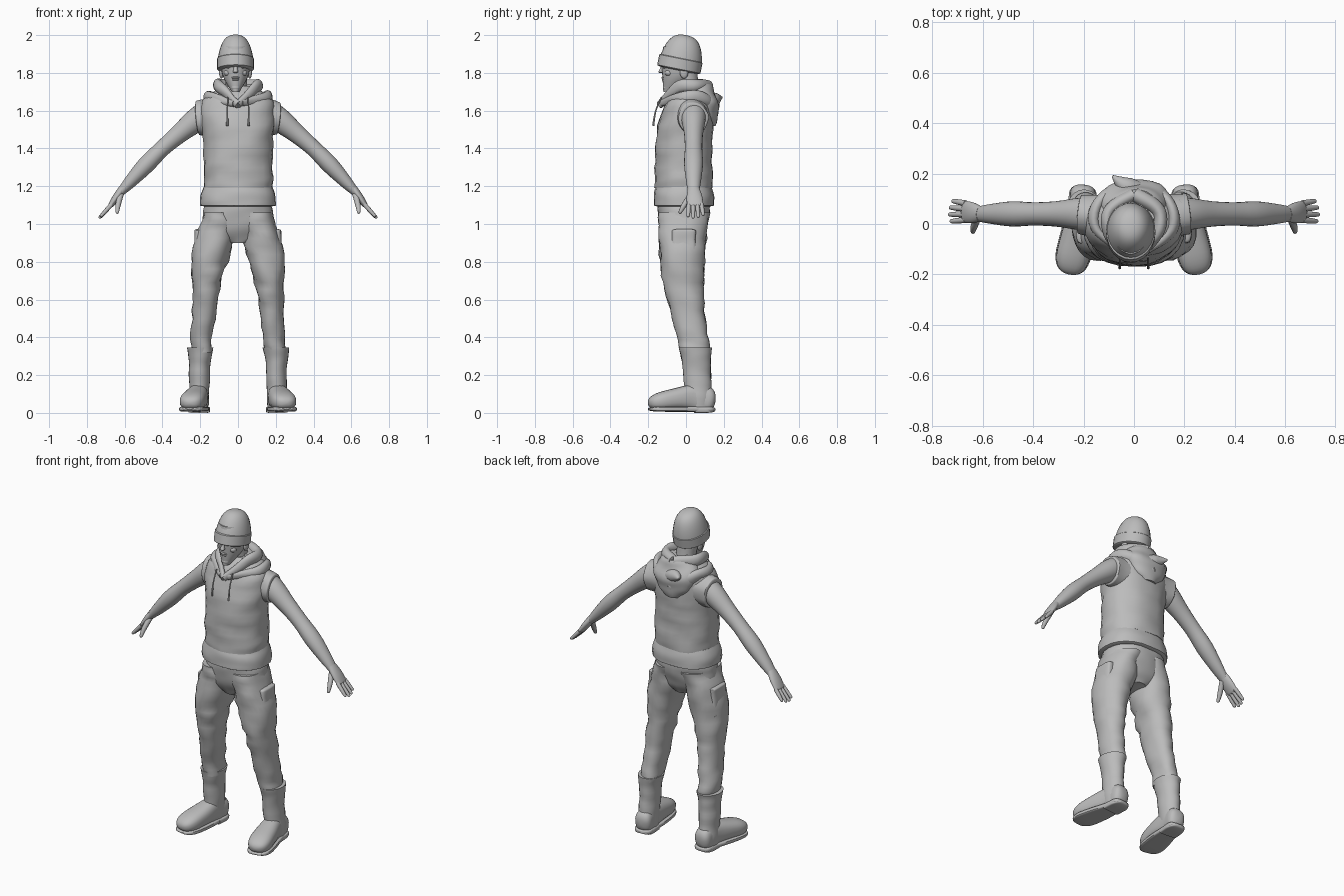
import bpy
import bmesh
from math import cos, sin, pi, sqrt, radians, copysign
from mathutils import Vector, noise

default_cube = bpy.data.objects.get("Cube")
if default_cube:
    bpy.data.objects.remove(default_cube)

grey = bpy.data.materials.new("plain_grey")
grey.use_nodes = True
grey.diffuse_color = (.5, .5, .5, 1)
grey.node_tree.nodes["Principled BSDF"].inputs["Base Color"].default_value = grey.diffuse_color

ACROSS = Vector((0, 1, 0))
UPWARD = Vector((0, 0, 1))
MID = -.013


def finish(name, bm):
    mesh = bpy.data.meshes.new(name)
    bmesh.ops.recalc_face_normals(bm, faces=bm.faces)
    bm.to_mesh(mesh)
    bm.free()
    mesh.materials.append(grey)
    obj = bpy.data.objects.new(name, mesh)
    bpy.context.collection.objects.link(obj)
    bpy.ops.object.select_all(action='DESELECT')
    obj.select_set(True)
    bpy.context.view_layer.objects.active = obj
    bpy.ops.object.shade_smooth_by_angle(angle=radians(40))


def along(values, t):
    """Smooth curve through evenly spaced values, read at t from start to end."""
    last = len(values) - 1
    i = min(int(t * last), last - 1) if last else 0
    a, b, c, d = (values[min(max(k, 0), last)] for k in (i - 1, i, i + 1, i + 2))
    f = t * last - i
    pull_in, pull_out = (c - a) / 2, (d - b) / 2
    ease = f * f * (3 - 2 * f)
    return b + (c - b) * ease + pull_in * f * (1 - f) ** 2 - pull_out * f * f * (1 - f)


def dome(t, start, end):
    """Rounds off the ends of a part over the given shares of its length."""
    gap = max(1 - t / start if start else 0, 1 - (1 - t) / end if end else 0, 0)
    return sqrt(max(1 - gap * gap, 0))


def loft(name, path, widths, depths=None, side=1, facing=ACROSS, level=False,
         square=2, ends=(0, 0), folds=0, steps=28, segments=24):
    """Skin oval sections along a path; side -1 mirrors the part."""
    points = [Vector(p) for p in path]
    bm = bmesh.new()
    loops = []
    for step in range(steps + 1):
        t = (1 - cos(pi * step / steps)) / 2
        centre = along(points, t)
        tangent = along(points, min(t + .01, 1)) - along(points, max(t - .01, 0))
        tangent = UPWARD if level else tangent.normalized()
        v = (facing - tangent * facing.dot(tangent)).normalized()
        u = v.cross(tangent)
        rounding = max(dome(t, *ends), .01)
        width = along(widths, t) * rounding
        depth = along(depths or widths, t) * rounding
        loop = []
        for k in range(segments):
            turn = 2 * pi * k / segments
            c, s = (copysign(abs(q) ** (2 / square), q) for q in (cos(turn), sin(turn)))
            ray = u * c * width + v * s * depth
            p = centre + ray
            # Cloth folds run mostly across the part
            p += ray.normalized() * folds * noise.noise(Vector((p.x * 9, p.y * 9, p.z * 17 + side)))
            loop.append(bm.verts.new((p.x * side, p.y, p.z)))
        loops.append(loop)
    for low, high in zip(loops, loops[1:]):
        for k in range(segments):
            bm.faces.new((low[k - 1], low[k], high[k], high[k - 1]))
    bm.faces.new(loops[0])
    bm.faces.new(loops[-1])
    finish(name, bm)


def blob(name, centre, size):
    bm = bmesh.new()
    bmesh.ops.create_uvsphere(bm, u_segments=16, v_segments=10, radius=1)
    bmesh.ops.scale(bm, verts=bm.verts, vec=size)
    bmesh.ops.translate(bm, verts=bm.verts, vec=centre)
    finish(name, bm)


# Head and face
loft("head", [(MID, -.09, 1.7), (MID, -.04, 1.78), (MID, -.03, 1.86), (MID, -.03, 1.94)],
     widths=[.02, .066, .078, .07], depths=[.03, .085, .1, .09], level=True)
loft("neck", [(0, .03, 1.62), (MID, 0, 1.8)], widths=[.075, .057, .06], level=True)
loft("nose", [(MID, -.12, 1.85), (MID, -.135, 1.8)], widths=[.008, .01, .015],
     level=True, ends=(0, .2))
blob("upper_lip", (MID, -.122, 1.775), (.022, .009, .006))
blob("lower_lip", (MID, -.118, 1.764), (.02, .01, .006))
blob("chin", (MID, -.105, 1.722), (.024, .018, .016))
for side in (1, -1):
    blob("brow", (MID + side * .03, -.113, 1.845), (.027, .016, .008))
    blob("eye", (MID + side * .03, -.11, 1.828), (.014, .01, .007))
    blob("cheek", (MID + side * .04, -.09, 1.8), (.022, .022, .018))
    blob("ear", (MID + side * .075, -.01, 1.8), (.012, .022, .03))

# Knitted hat with a turned-up brim
loft("hat_crown", [(MID, -.03, 1.85), (MID, 0, 2)], widths=[.096], depths=[.114], ends=(0, 1))
loft("hat_brim", [(MID, -.04, 1.81), (MID, -.025, 1.885)], widths=[.098], depths=[.117],
     ends=(.2, .2))

# Sleeveless hooded top and its waistband
loft("hoodie_body", [(0, -.01, 1.19), (0, -.01, 1.46), (0, .03, 1.73)],
     widths=[.18, .185, .18, .185, .2, .18, .08],
     depths=[.15, .15, .15, .15, .14, .12, .07], level=True, square=2.3, folds=.012)
loft("hoodie_hem", [(0, -.01, 1.09), (0, -.01, 1.2)], widths=[.2, .2, .18],
     depths=[.16, .16, .145], level=True, square=2.3, ends=(.1, 0), folds=.006)

# Hood lying on the upper back, with its pointed tip
loft("hood_back", [(0, .13, 1.52), (0, .11, 1.62), (0, .06, 1.74)],
     widths=[.04, .11, .14, .09], depths=[.02, .05, .08, .07], level=True, folds=.016)
loft("hood_tip", [(.04, .13, 1.64), (-.03, .15, 1.66), (-.085, .19, 1.67)],
     widths=[.03, .036, .005], facing=UPWARD)

for side in (1, -1):
    # Rolled hood folds and drawstrings
    loft("hood_rim", [(0, -.14, 1.63), (.09, -.05, 1.72), (.1, .05, 1.735), (0, .12, 1.73)],
         widths=[.015, .025, .024], depths=[.02, .034, .03], side=side, facing=UPWARD, folds=.008)
    loft("hood_drape", [(.02, -.13, 1.64), (.15, -.02, 1.67), (.13, .1, 1.66), (0, .155, 1.59)],
         widths=[.015, .024, .018], depths=[.02, .036, .03], side=side, facing=UPWARD, folds=.01)
    loft("drawstring", [(.055, -.13, 1.67), (.056, -.16, 1.6), (.057, -.174, 1.52)],
         widths=[.004, .004, .006], side=side, segments=8)

    # Armhole and bare arm
    loft("sleeve", [(.12, .03, 1.57), (.22, .04, 1.56)], widths=[.1, .096, .086],
         depths=[.09, .08], side=side, ends=(0, .1), folds=.008)
    loft("arm", [(.16, .04, 1.6), (.4, .04, 1.4), (.62, .04, 1.17)],
         widths=[.06, .063, .05, .043, .046, .035, .022],
         depths=[.065, .063, .05, .046, .05, .04, .03], side=side)

    # Hand with four spread fingers and a thumb
    loft("palm", [(.61, .04, 1.19), (.68, .05, 1.09)], widths=[.02, .02, .012],
         depths=[.03, .042, .042], side=side, ends=(0, .15))
    fingers = ("index_finger", "middle_finger", "ring_finger", "little_finger")
    for i, (finger, length) in enumerate(zip(fingers, (.9, 1, .95, .8))):
        base = Vector((.668, .016 + .022 * i, 1.105))
        tip = base + Vector((.068, .006 * (i - 1), -.075)) * length
        loft(finger, [base, tip], widths=[.012, .011, .008], side=side, ends=(0, .15), segments=12)
    loft("thumb", [(.62, .03, 1.16), (.635, -.01, 1.1), (.64, -.035, 1.055)],
         widths=[.016, .014, .008], side=side, ends=(0, .15), segments=12)

    # Trouser leg with a cargo pocket
    loft("trouser_leg", [(.09, -.01, 1.06), (.15, -.02, .8), (.175, 0, .58), (.195, .05, .32)],
         widths=[.09, .103, .077, .062, .055], depths=[.135, .12, .106, .087, .08],
         side=side, level=True, square=2.2, folds=.016)
    loft("cargo_pocket", [(.207, -.015, .79), (.198, -.01, .975)], widths=[.03], depths=[.065],
         side=side, level=True, square=4, ends=(.1, .1), folds=.006)

    # Boot, with toes turned slightly out
    loft("boot_shaft", [(.208, .07, .03), (.2, .05, .345)], widths=[.05, .053, .056, .07],
         depths=[.075, .073, .075, .088], side=side, level=True, folds=.005)
    foot = [(.2, .155, .06), (.215, .01, .08), (.257, -.2, .05)]
    foot_widths = [.055, .05, .065, .07]
    loft("boot_foot", foot, foot_widths, depths=[.06, .075, .056, .045], side=side,
         facing=UPWARD, square=2.5, ends=(.2, .25))
    loft("boot_sole", [(x, y, .02) for x, y, z in foot], [w + .004 for w in foot_widths],
         depths=[.014], side=side, facing=UPWARD, square=5, ends=(.2, .25))
    loft("boot_heel", [(.2, .155, .016), (.208, .045, .016)], widths=[.056], depths=[.016],
         side=side, facing=UPWARD, square=6, ends=(.5, 0))

# Seat of the trousers
loft("trouser_seat", [(0, -.015, .9), (0, -.01, 1.1)], widths=[.06, .16, .19, .185, .175],
     depths=[.08, .125, .14], level=True, square=2.3, folds=.008)
